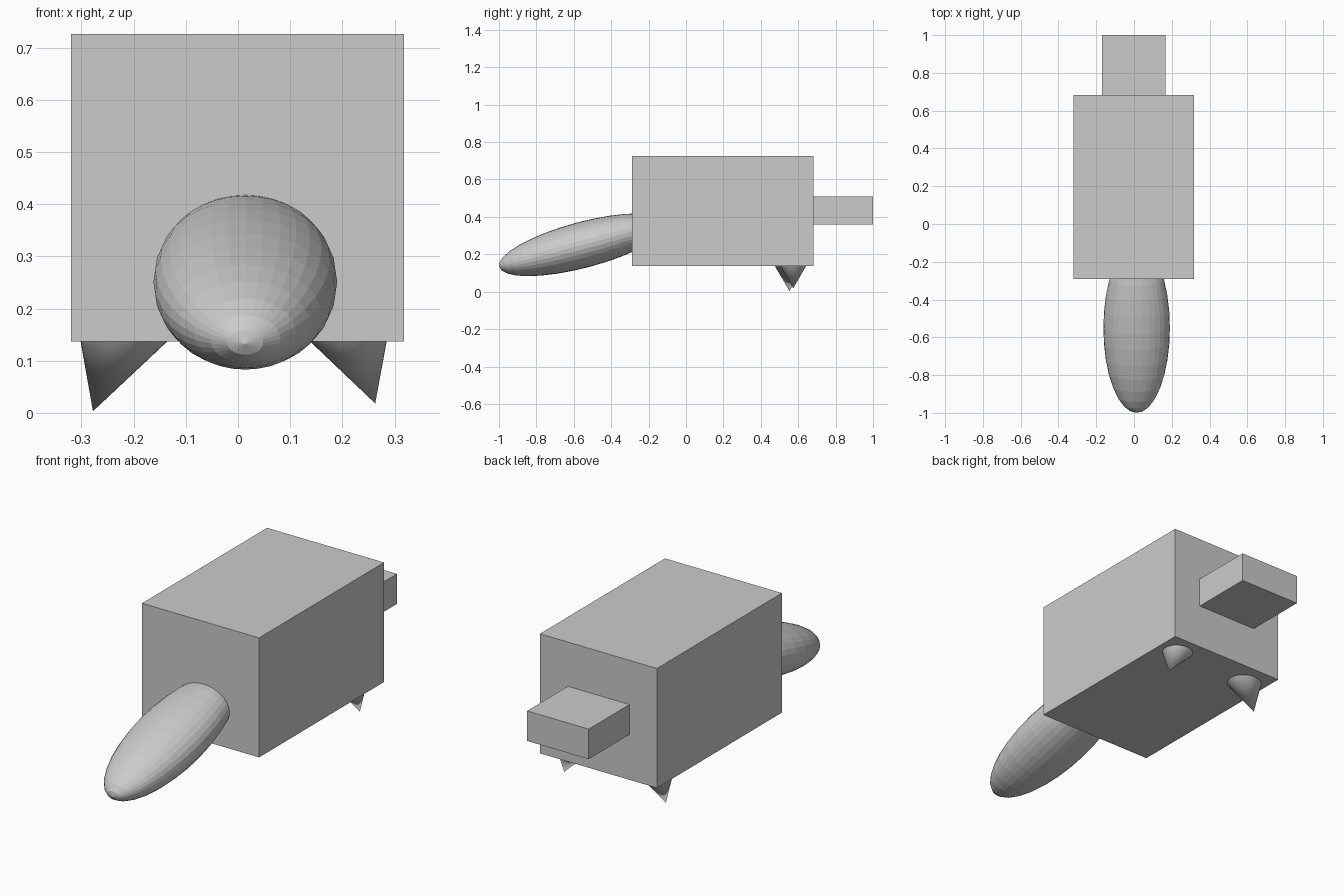
import bpy
from math import radians, tan
from mathutils import Vector

if "Cube" in bpy.data.objects:
    bpy.data.objects.remove(bpy.data.objects["Cube"])


def box(name, lo, hi):
    lo, hi = Vector(lo), Vector(hi)
    bpy.ops.mesh.primitive_cube_add(size=1, location=(lo + hi) / 2)
    ob = bpy.context.object
    ob.name = name
    ob.scale = hi - lo
    bpy.ops.object.transform_apply(location=False, rotation=False, scale=True)
    return ob


def spike(name, tip, tilt, length):
    """Cone pointing down; its base is sunk into the body."""
    axis = Vector((tan(radians(tilt)), 0, 1)).normalized()
    bpy.ops.mesh.primitive_cone_add(
        vertices=32, radius1=length * tan(radians(28.4)), depth=length,
        location=Vector(tip) + axis * length / 2,
        rotation=(-axis).to_track_quat('Z', 'Y').to_euler())
    bpy.context.object.name = name
    bpy.ops.object.shade_smooth_by_angle(angle=radians(40))


# Main body and rear block
box("body", (-0.32, -0.29, 0.137), (0.318, 0.683, 0.726))
box("rear_block", (-0.17, 0.66, 0.36), (0.166, 1.0, 0.508))

# Sloping ellipsoid snout, poles along its long axis
bpy.ops.mesh.primitive_uv_sphere_add(segments=32, ring_count=16, radius=1,
                                     location=(0.014, -0.55, 0.251))
snout = bpy.context.object
snout.name = "snout"
snout.scale = (0.176, 0.123, 0.464)
snout.rotation_euler = (radians(90 + 14.8), 0, 0)

# Small splayed feet
spike("left_foot", (-0.278, 0.553, 0.003), 18.4, 0.175)
spike("right_foot", (0.263, 0.573, 0.018), -18.0, 0.16)
